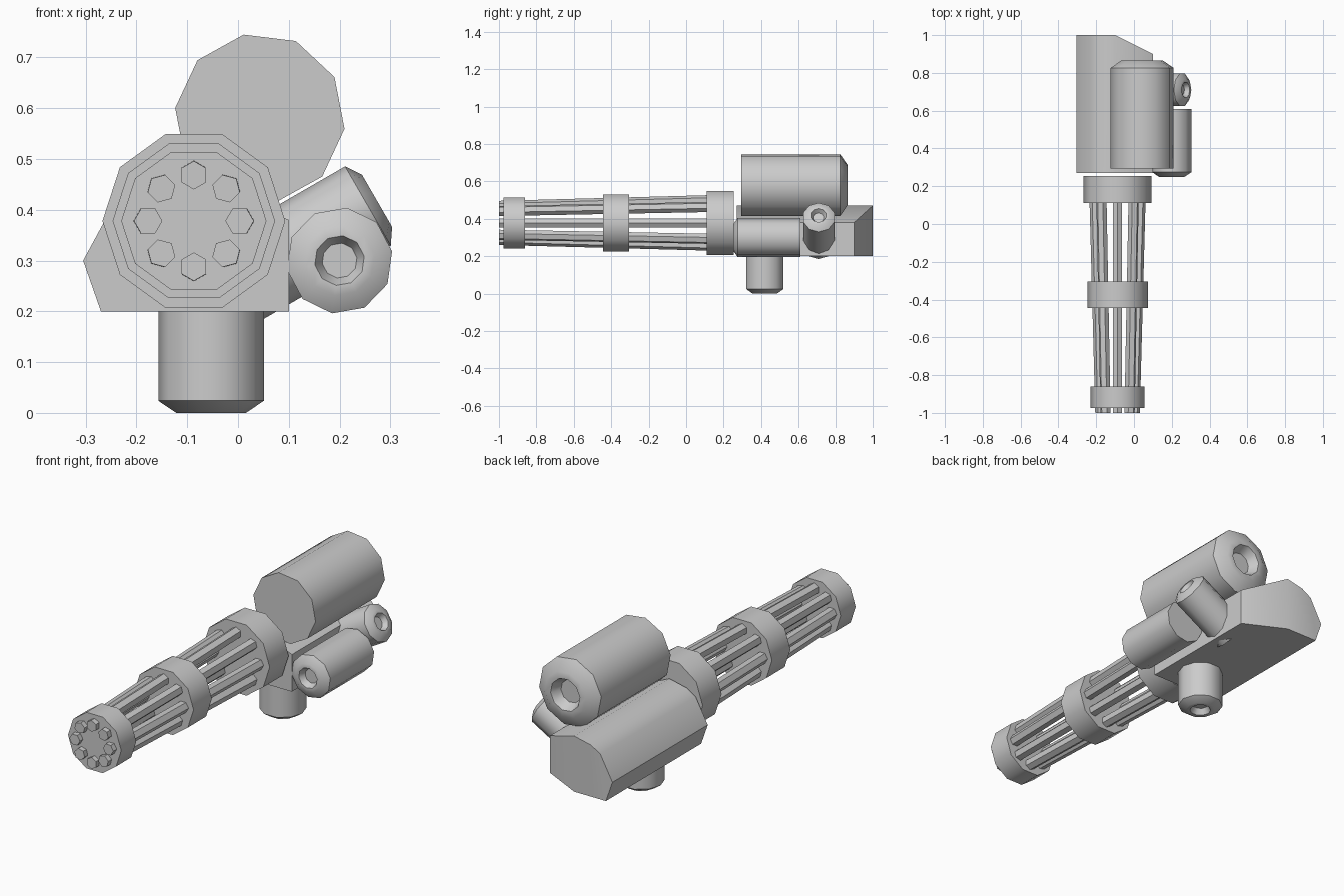
import bpy, bmesh, math
from mathutils import Vector

if "Cube" in bpy.data.objects:
    bpy.data.objects.remove(bpy.data.objects["Cube"])

grey = bpy.data.materials.new("gun grey")
grey.use_nodes = True
grey.diffuse_color = (0.6, 0.6, 0.6, 1)
grey.node_tree.nodes["Principled BSDF"].inputs["Base Color"].default_value = (0.6, 0.6, 0.6, 1)

X, Y, Z = Vector((1, 0, 0)), Vector((0, 1, 0)), Vector((0, 0, 1))


def finish(name, bm):
    bmesh.ops.recalc_face_normals(bm, faces=bm.faces)
    mesh = bpy.data.meshes.new(name)
    bm.to_mesh(mesh)
    bm.free()
    mesh.materials.append(grey)
    obj = bpy.data.objects.new(name, mesh)
    bpy.context.collection.objects.link(obj)
    bpy.ops.object.select_all(action='DESELECT')
    obj.select_set(True)
    bpy.context.view_layer.objects.active = obj
    bpy.ops.object.shade_smooth_by_angle(angle=math.radians(37))
    return obj


def turned(name, start, axis, u, profile, sides=10, phase=0):
    """Closed solid from (radius, distance) rings around an axis."""
    axis = Vector(axis).normalized()
    u = (u - axis * u.dot(axis)).normalized()
    v = u.cross(axis)
    bm = bmesh.new()
    rings = []
    for r, t in profile:
        ring = []
        for i in range(sides):
            a = math.radians(phase) + math.tau * i / sides
            ring.append(bm.verts.new(Vector(start) + axis * t + (u * math.cos(a) + v * math.sin(a)) * r))
        rings.append(ring)
    for lo, hi in zip(rings, rings[1:]):
        for i in range(sides):
            j = (i + 1) % sides
            bm.faces.new((lo[i], lo[j], hi[j], hi[i]))
    bm.faces.new(rings[0])
    bm.faces.new(rings[-1])
    return finish(name, bm)


def canister(name, start, axis, u, r, length, phase=0):
    """Cylinder with a chamfered far end and a recessed port."""
    c = r * 0.23
    profile = [(r, 0), (r, length - c), (r * 0.66, length), (r * 0.47, length), (r * 0.33, length - c * 1.2)]
    return turned(name, start, axis, u, profile, 10, phase)


# Housing: extruded section with one rear corner cut back
section = [(-0.1, 0.2), (-0.27, 0.2), (-0.305, 0.3), (-0.24, 0.42), (-0.19, 0.45),
           (-0.1, 0.47), (0.1, 0.38), (0.1, 0.2)]
bm = bmesh.new()
front = [bm.verts.new((x, 0.27, z)) for x, z in section]
back = [bm.verts.new((x, 0.9 if x > 0 else 1, z)) for x, z in section]
bm.faces.new(front)
bm.faces.new(back[:6])
bm.faces.new([back[0]] + back[5:])
for i in range(len(section)):
    j = (i + 1) % len(section)
    bm.faces.new((front[i], front[j], back[j], back[i]))
finish("housing", bm)

# Canisters around the housing
canister("top_tank", (0.043, 0.295, 0.58), Y, X, 0.168, 0.57, -7)
canister("side_motor", (0.2, 0.61, 0.3), -Y, X, 0.105, 0.36, -10)
canister("grip_post", (-0.053, 0.42, 0.24), -Z, X, 0.104, 0.24)
tilt = Vector((math.cos(math.radians(30)), 0, 0.5))
across = Vector((-0.5, 0, tilt.x))
canister("slanted_port", tilt * 0.136 + across * 0.225 + Y * 0.71, tilt, across, 0.09, 0.31)

# Barrel cluster: three rings holding eight converging barrels
hub = Vector((-0.087, 0, 0.378))
for name, y, depth, r in (("rear_ring", 0.11, 0.145, 0.18), ("middle_ring", -0.445, 0.14, 0.16),
                          ("front_ring", -0.975, 0.115, 0.143)):
    turned(name, hub + Y * y, Y, X, [(r, 0), (r, depth)])

for i in range(8):
    a = math.tau * i / 8
    out = X * math.cos(a) + Z * math.sin(a)
    tip = hub + out * 0.09 - Y
    root = hub + out * 0.121 + Y * 0.15
    span = root - tip
    turned(f"barrel_{i + 1}", tip, span, out, [(0.028, 0), (0.028, span.length)], 6)
